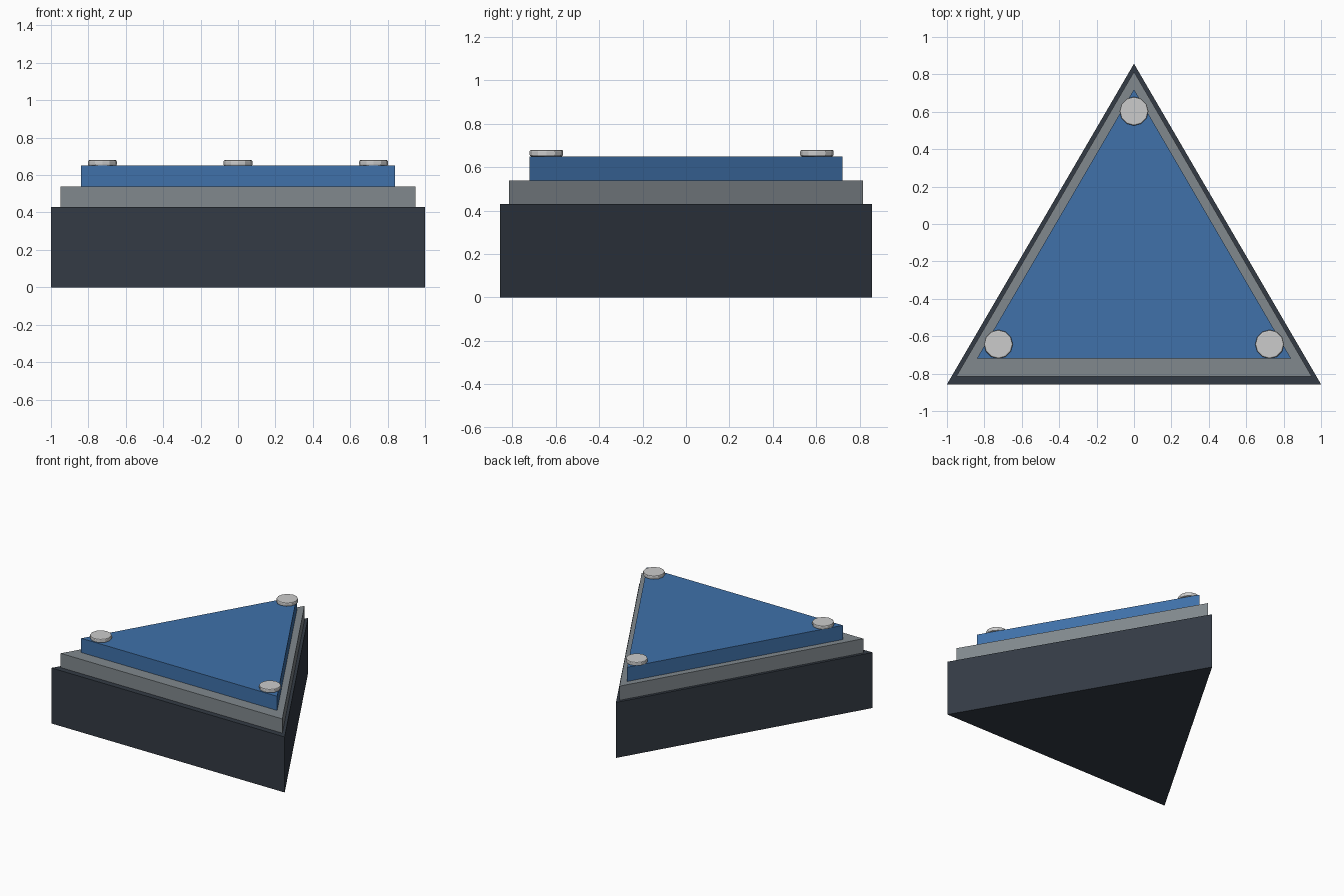
import bpy, bmesh
from mathutils import Matrix

if "Cube" in bpy.data.objects:
    bpy.data.objects.remove(bpy.data.objects["Cube"])


def material(name, color):
    m = bpy.data.materials.new(name)
    m.diffuse_color = (*color, 1)
    m.use_nodes = True
    m.node_tree.nodes["Principled BSDF"].inputs["Base Color"].default_value = m.diffuse_color
    return m


def finish(name, bm, mat=None):
    bmesh.ops.recalc_face_normals(bm, faces=bm.faces)
    me = bpy.data.meshes.new(name)
    bm.to_mesh(me)
    bm.free()
    ob = bpy.data.objects.new(name, me)
    bpy.context.collection.objects.link(ob)
    if mat:
        me.materials.append(mat)
    return ob


def triangle_slab(name, scale, z0, z1, mat=None):
    bm = bmesh.new()
    outline = [(-1, -0.857), (1, -0.857), (0, 0.857)]
    face = bm.faces.new([bm.verts.new((x * scale, y * scale, z0)) for x, y in outline])
    top = bmesh.ops.extrude_face_region(bm, geom=[face])["geom"]
    bmesh.ops.translate(bm, vec=(0, 0, z1 - z0),
                        verts=[g for g in top if isinstance(g, bmesh.types.BMVert)])
    # Extruding a lone face can drop its original; restore the underside if open
    bmesh.ops.holes_fill(bm, edges=[e for e in bm.edges if e.is_boundary])
    return finish(name, bm, mat)


def stud(name, x, y):
    bm = bmesh.new()
    bmesh.ops.create_cone(bm, cap_ends=True, segments=12, radius1=0.077, radius2=0.077,
                          depth=0.03, matrix=Matrix.Translation((x, y, 0.665)))
    ob = finish(name, bm)
    bev = ob.modifiers.new("soft_rim", "BEVEL")
    bev.width = 0.007
    bev.segments = 2
    bev.limit_method = "ANGLE"
    bev.angle_limit = 1.0


dark = material("dark_slate", (0.033, 0.043, 0.058))
steel = material("steel_grey", (0.22, 0.25, 0.27))
blue = material("blue", (0.05, 0.165, 0.4))

# Stepped triangular body
triangle_slab("base", 1.0, 0.0, 0.43, dark)
triangle_slab("trim_plate", 0.95, 0.43, 0.54, steel)
triangle_slab("top_panel", 0.84, 0.54, 0.65, blue)

# Corner studs
for name, x, y in (("left_stud", -0.725, -0.643), ("right_stud", 0.725, -0.643), ("back_stud", 0, 0.603)):
    stud(name, x, y)
